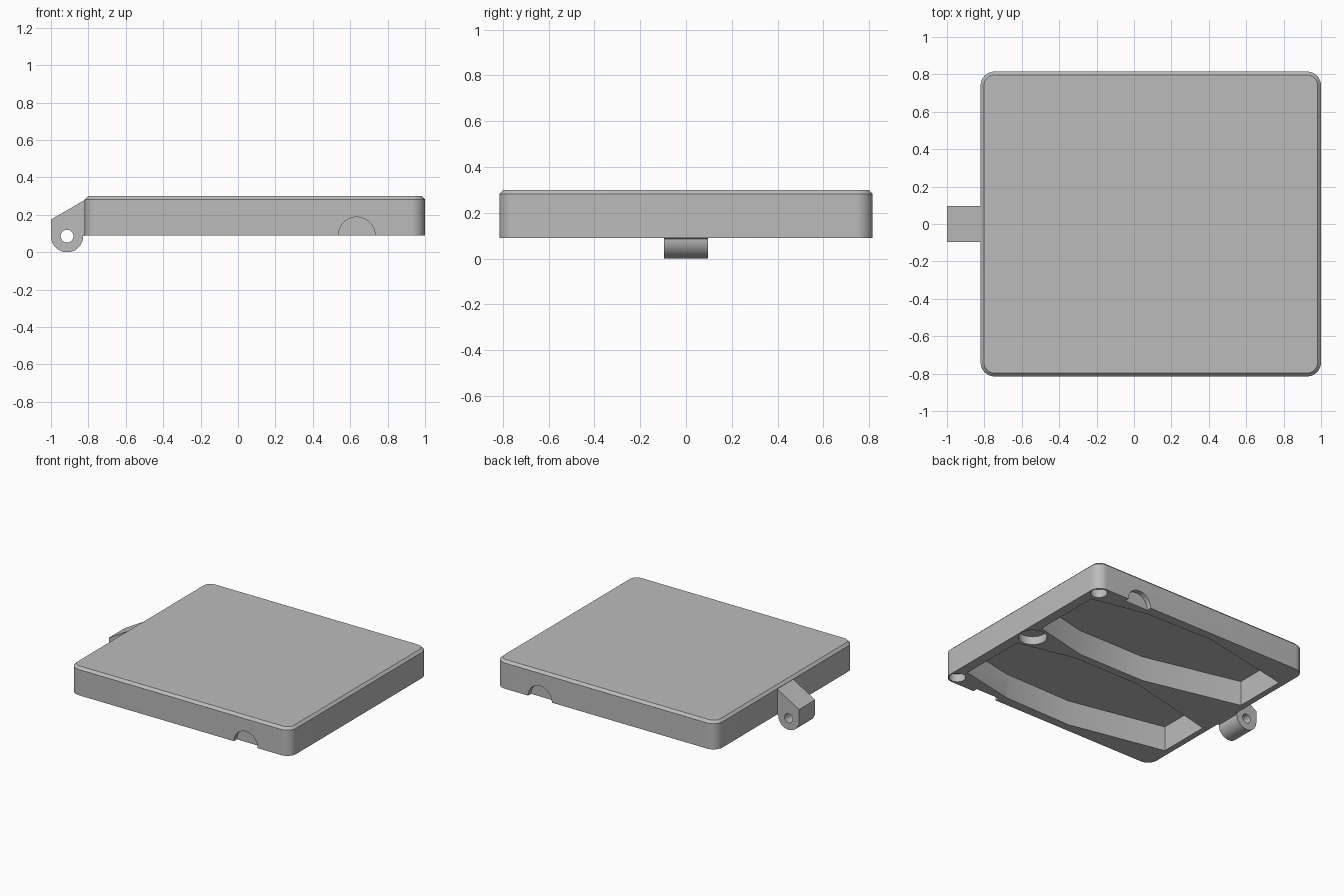
import bpy
import bmesh
from math import pi, cos, sin, radians
from mathutils import Matrix

cube = bpy.data.objects.get("Cube")
if cube:
    bpy.data.objects.remove(cube, do_unlink=True)

# Single grey plastic
grey = bpy.data.materials.new("grey_plastic")
grey.use_nodes = True
colour = (0.5, 0.5, 0.5, 1)
grey.diffuse_color = colour
grey.node_tree.nodes["Principled BSDF"].inputs["Base Color"].default_value = colour

BASE, TOP = 0.09, 0.30
XC, HALF_X, HALF_Y = 0.09, 0.91, 0.815


def arc(cx, cy, r, start, end, steps):
    """Points along a circular arc, angles in degrees."""
    angles = [radians(start + (end - start) * i / steps) for i in range(steps + 1)]
    return [(cx + r * cos(t), cy + r * sin(t)) for t in angles]


def circle(cx, cy, r, steps=48):
    return arc(cx, cy, r, 0, 360, steps)[:-1]


def rounded_rect(inset, r):
    """Outline of the cover, shrunk by an inset."""
    hx, hy = HALF_X - inset - r, HALF_Y - inset - r
    corners = [(1, 1), (-1, 1), (-1, -1), (1, -1)]
    pts = []
    for i, (sx, sy) in enumerate(corners):
        pts += arc(XC + sx * hx, sy * hy, r, 90 * i, 90 * i + 90, 12)
    return pts


def loft(name, layers, upright=False):
    """Solid through equal-length outlines at given heights; upright turns xy to xz."""
    bm = bmesh.new()
    rings = [[bm.verts.new((x, y, z)) for x, y in pts] for pts, z in layers]
    n = len(rings[0])
    for low, high in zip(rings, rings[1:]):
        for i in range(n):
            j = (i + 1) % n
            bm.faces.new((low[i], low[j], high[j], high[i]))
    bm.faces.new(rings[0][::-1])
    bm.faces.new(rings[-1])
    if upright:
        bm.transform(Matrix.Rotation(pi / 2, 4, "X"))
    bmesh.ops.recalc_face_normals(bm, faces=bm.faces)
    mesh = bpy.data.meshes.new(name)
    bm.to_mesh(mesh)
    bm.free()
    mesh.materials.append(grey)
    obj = bpy.data.objects.new(name, mesh)
    bpy.context.collection.objects.link(obj)
    return obj


def prism(name, pts, low, high, upright=False):
    return loft(name, [(pts, low), (pts, high)], upright)


def cut(target, cutter):
    """Subtract the cutter from the target and discard it."""
    mod = target.modifiers.new("cut", "BOOLEAN")
    mod.operation = "DIFFERENCE"
    mod.solver = "EXACT"
    mod.object = cutter
    bpy.context.view_layer.objects.active = target
    bpy.ops.object.modifier_apply(modifier=mod.name)
    bpy.data.objects.remove(cutter, do_unlink=True)


# Cover slab with a chamfered top rim
cover = loft("cover", [
    (rounded_rect(0, 0.075), BASE),
    (rounded_rect(0, 0.075), TOP - 0.018),
    (rounded_rect(0.018, 0.057), TOP),
])

# Two tapered pockets in the underside, mirrored front to back
pocket = [(0.925, 0.13), (0.925, 0.65), (0.5, 0.74), (-0.05, 0.75),
          (-0.775, 0.60), (-0.775, 0.20), (-0.05, 0.03), (0.5, 0.03)]
for side in (1, -1):
    outline = [(x, side * y) for x, y in pocket]
    cut(cover, prism("pocket_cutter", outline, 0, BASE + 0.185))
    # Corner recess
    cut(cover, prism("recess_cutter", circle(0.935, side * 0.745, 0.057), 0, BASE + 0.06))
    # Half-round finger notch in the side wall
    edge = side * HALF_Y
    cut(cover, prism("notch_cutter", circle(0.635, BASE, 0.098),
                     edge - 0.035, edge + 0.035, upright=True))
# Large centre recess
cut(cover, prism("recess_cutter", circle(0.895, 0, 0.097), 0, BASE + 0.06))

# Hinge lug on the end, with a round foot and a pin hole
lug_profile = arc(-0.914, 0.086, 0.086, 180, 360, 32)
lug_profile += [(-0.81, BASE), (-0.81, 0.285), (-1.0, 0.175)]
hinge_lug = prism("hinge_lug", lug_profile, -0.095, 0.095, upright=True)
cut(hinge_lug, prism("pin_cutter", circle(-0.914, 0.086, 0.034), -0.2, 0.2, upright=True))

# Smooth the curved walls and keep hard edges
bpy.ops.object.select_all(action="DESELECT")
for obj in (cover, hinge_lug):
    obj.select_set(True)
bpy.context.view_layer.objects.active = cover
bpy.ops.object.shade_smooth_by_angle(angle=radians(20))
